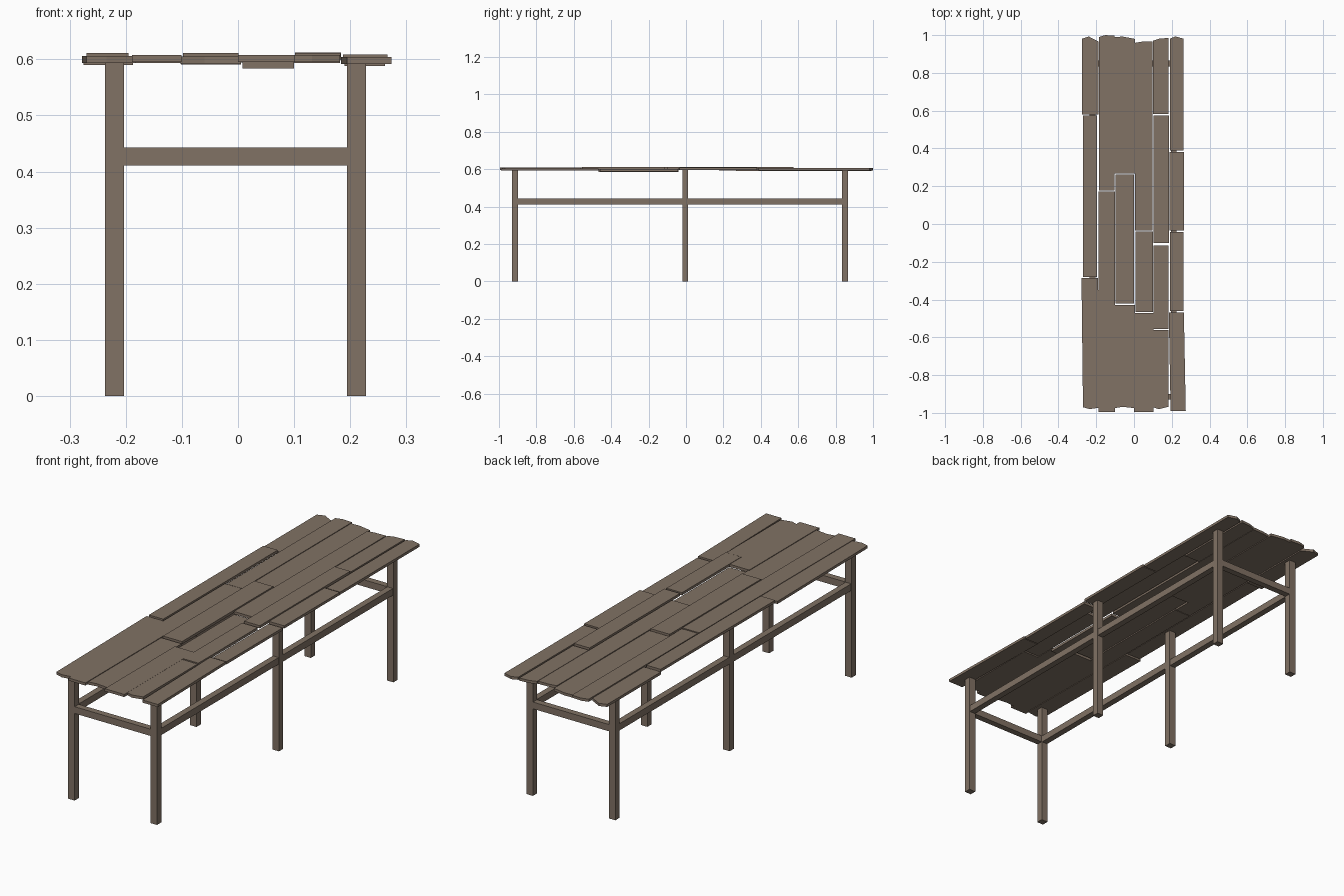
import bpy, bmesh

if "Cube" in bpy.data.objects:
    bpy.data.objects.remove(bpy.data.objects["Cube"])

wood = bpy.data.materials.new("weathered wood")
wood.diffuse_color = (0.22, 0.168, 0.128, 1)
wood.use_nodes = True
wood.node_tree.nodes["Principled BSDF"].inputs["Base Color"].default_value = wood.diffuse_color


def prism(name, outline, z0, z1):
    """Extrude a counter-clockwise XY outline from z0 to z1."""
    bm = bmesh.new()
    low = [bm.verts.new((x, y, z0)) for x, y in outline]
    top = [bm.verts.new((x, y, z1)) for x, y in outline]
    n = len(outline)
    bm.faces.new(low[::-1])
    bm.faces.new(top)
    for i in range(n):
        j = (i + 1) % n
        bm.faces.new((low[i], low[j], top[j], top[i]))
    me = bpy.data.meshes.new(name)
    bm.to_mesh(me)
    bm.free()
    me.materials.append(wood)
    ob = bpy.data.objects.new(name, me)
    bpy.context.collection.objects.link(ob)
    return ob


def box(name, x0, x1, y0, y1, z0, z1):
    return prism(name, [(x0, y0), (x1, y0), (x1, y1), (x0, y1)], z0, z1)


def plank(name, x0, x1, y0, y1, top, skew=0.0, front=None, back=None):
    """Board with optional worn ends: (left, middle, right) cut depths."""
    w = x1 - x0
    pts = []
    f = front or (0, 0, 0)
    b = back or (0, 0, 0)
    for t, d in zip((0, 0.4, 1), f):
        pts.append((x0 + skew + t * w, y0 + d))
    for t, d in zip((1, 0.4, 0), b[::-1]):
        pts.append((x0 + t * w, y1 - d))
    return prism(name, pts, top - 0.0125, top)


# Legs: three pairs
leg_x = (-0.22, 0.211)
leg_y = (-0.914, -0.004, 0.85)
h = 0.017
for side, x in zip(("left", "right"), leg_x):
    for place, y in zip(("front", "middle", "back"), leg_y):
        box(f"{place}_{side}_leg", x - h, x + h, y - h + 0.001, y + h - 0.001, 0, 0.596)

# Rails: long ones between the legs on each side, short ones at both ends
r = 0.015
for side, x in zip(("left", "right"), leg_x):
    for k in range(2):
        box(f"{side}_long_rail_{k + 1}", x - r, x + r, leg_y[k] + h - 0.002,
            leg_y[k + 1] - h + 0.002, 0.411, 0.443)
for place, y in (("front", leg_y[0]), ("back", leg_y[2])):
    box(f"{place}_end_rail", leg_x[0] + h, leg_x[1] - h, y - r, y + r, 0.411, 0.443)

# Table top: six rows of boards at slightly different heights
rows = [
    # row 1
    ("a1", -0.278, -0.190, -0.98, -0.285, 0.6055, 0.008, (0.01, 0, 0.008), None),
    ("a2", -0.270, -0.195, -0.28, 0.575, 0.611, 0, None, None),
    ("a3", -0.275, -0.187, 0.58, 0.993, 0.602, 0, None, (0.012, 0, 0.028)),
    # row 2
    ("b1", -0.189, -0.101, -0.995, 0.172, 0.608, 0, None, None),
    ("b2", -0.185, -0.102, 0.177, 1.0, 0.606, 0, None, (0.01, 0, 0.003)),
    # row 3
    ("c1", -0.103, 0.005, -0.975, -0.428, 0.605, 0, (0, 0.007, 0), None),
    ("c2", -0.098, 0.001, -0.42, 0.262, 0.611, 0, None, None),
    ("c3", -0.102, 0.005, 0.267, 0.995, 0.603, 0, None, (0.005, 0.003, 0.015)),
    # row 4
    ("d1", 0.000, 0.102, -0.995, -0.472, 0.608, 0, None, None),
    ("d2", 0.008, 0.100, -0.467, -0.04, 0.5965, 0, None, None),
    ("d3", 0.004, 0.097, -0.035, 0.967, 0.607, 0, None, (0.008, 0.002, 0)),
    # row 5
    ("e1", 0.098, 0.182, -0.98, -0.562, 0.6075, 0, (0.01, 0, 0.012), None),
    ("e2", 0.102, 0.183, -0.557, -0.115, 0.610, 0, None, None),
    ("e3", 0.102, 0.184, -0.10, 0.575, 0.6125, 0, None, None),
    ("e4", 0.100, 0.182, 0.583, 0.985, 0.606, 0, None, (0.015, 0.004, 0)),
    # row 6
    ("f1", 0.184, 0.264, -0.99, -0.468, 0.6045, 0.010, None, None),
    ("f2", 0.190, 0.262, -0.46, -0.042, 0.601, 0, None, None),
    ("f3", 0.187, 0.266, -0.035, 0.38, 0.609, 0, None, None),
    ("f4", 0.190, 0.262, 0.388, 0.993, 0.606, 0, None, (0.012, 0, 0.012)),
]
for name, *args in rows:
    plank("top_plank_" + name, *args)
